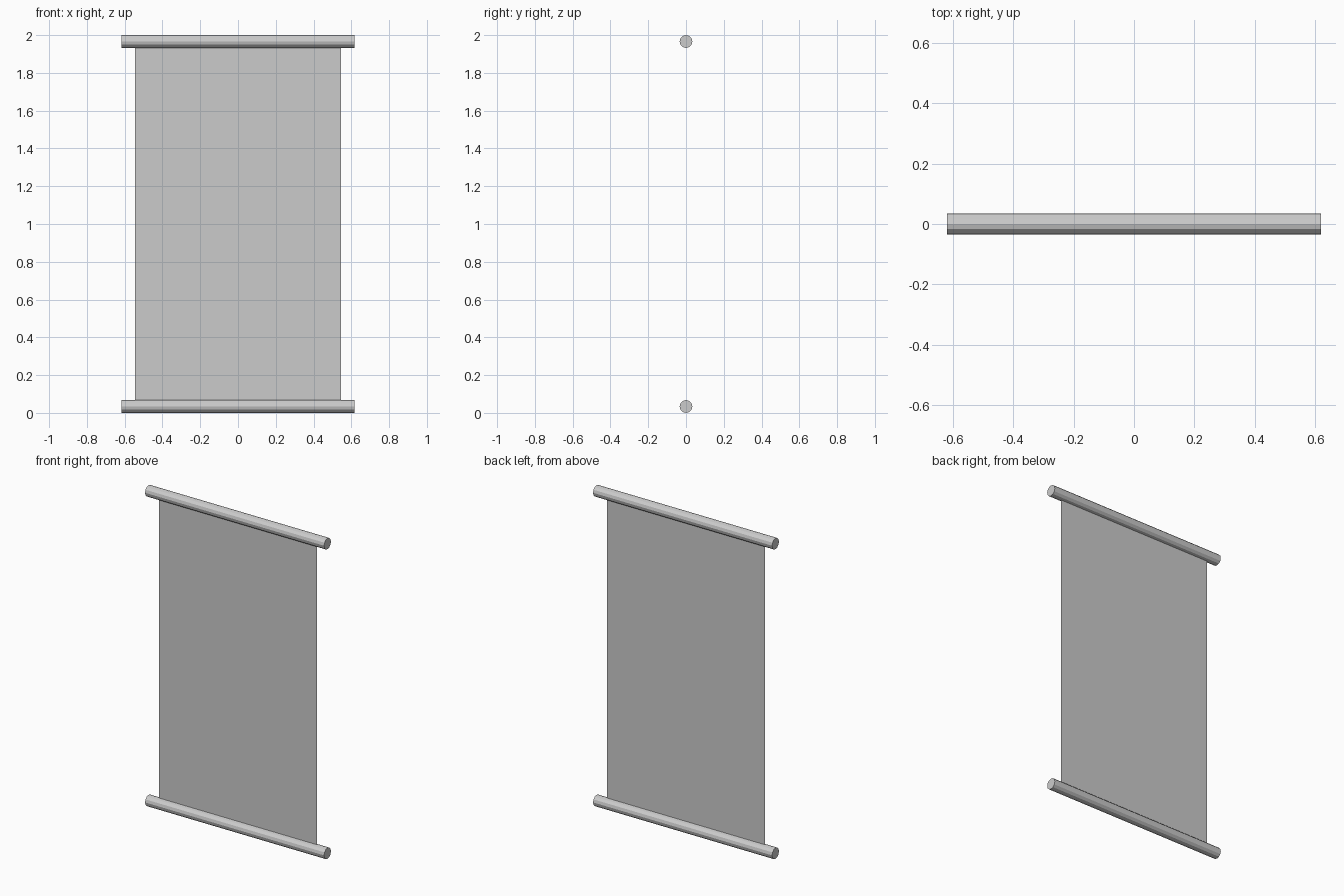
import bpy
from math import pi

if "Cube" in bpy.data.objects:
    bpy.data.objects.remove(bpy.data.objects["Cube"])

HEIGHT = 2.0
ROD_RADIUS = 0.034
ROD_LENGTH = 1.236
SHEET_WIDTH = 1.088


def rod(name, z):
    bpy.ops.mesh.primitive_cylinder_add(
        vertices=12, radius=ROD_RADIUS, depth=ROD_LENGTH,
        location=(0, 0, z), rotation=(0, pi / 2, 0))
    bpy.context.object.name = name


# Rods at the top and bottom of the hanging scroll
low, high = ROD_RADIUS, HEIGHT - ROD_RADIUS
rod("bottom_rod", low)
rod("top_rod", high)

# Thin sheet stretched between the rod centres
bpy.ops.mesh.primitive_plane_add(size=1, location=(0, 0, HEIGHT / 2),
                                 rotation=(pi / 2, 0, 0))
sheet = bpy.context.object
sheet.name = "hanging_sheet"
sheet.scale = (SHEET_WIDTH, high - low, 1)
